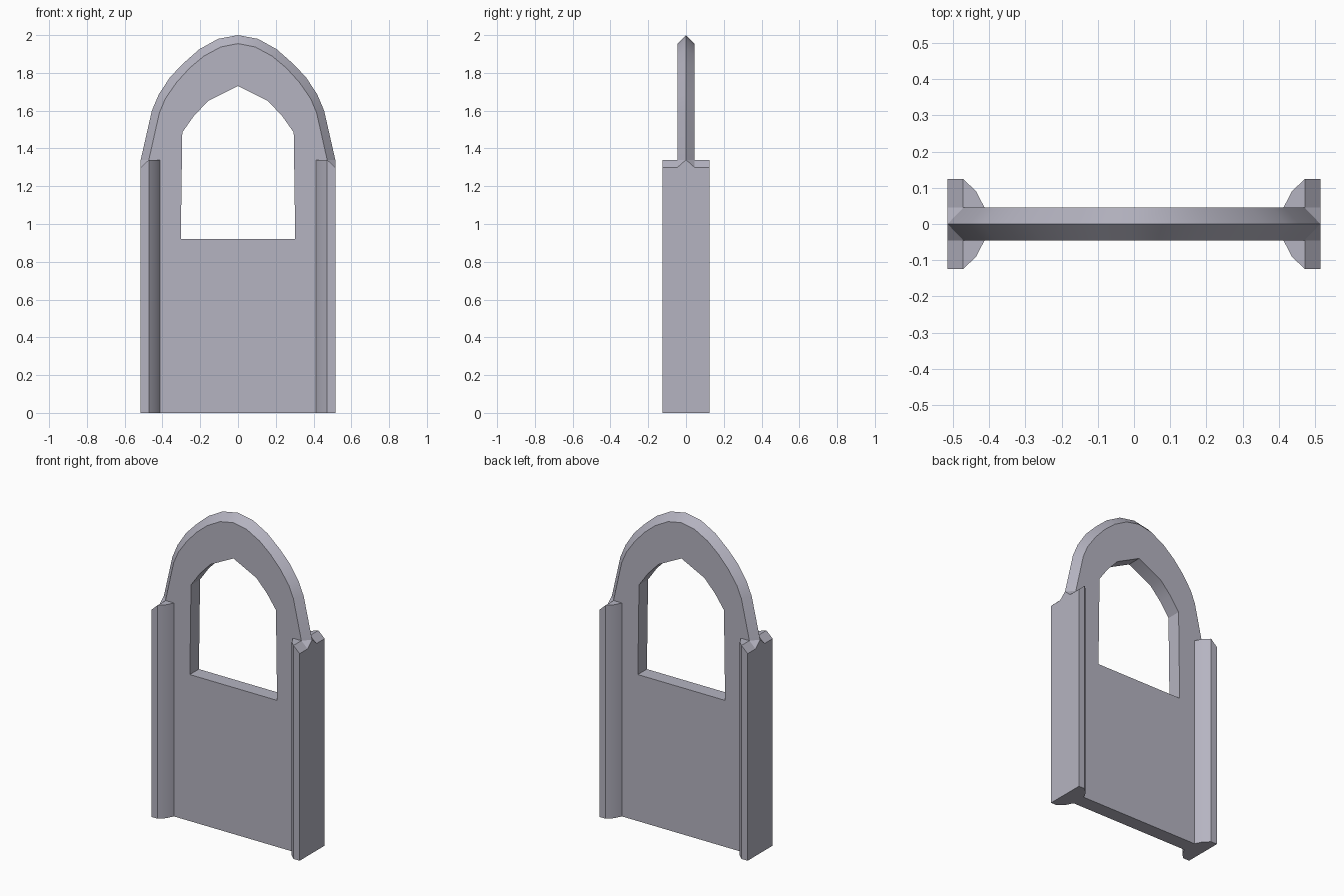
import bpy, bmesh, math

if "Cube" in bpy.data.objects:
    bpy.data.objects.remove(bpy.data.objects["Cube"])

T = 0.045            # half thickness of the panel
D = 0.124            # half depth of the side posts
ZP = 1.34            # post height
W = 0.515            # half width

# Right half outlines, as (x, z)
ridge = [(W, ZP), (.456, 1.60), (.42, 1.685), (.36, 1.777), (.29, 1.85),
         (.205, 1.925), (.106, 1.98), (0, 2.0)]
rim = [(.472, ZP), (.416, 1.59), (.384, 1.665), (.325, 1.75), (.257, 1.825),
       (.182, 1.888), (.092, 1.937), (0, 1.955)]
hole = [(0, 1.73), (.16, 1.65), (.235, 1.57), (.295, 1.485), (.303, .92), (0, .92)]
# Post cross-section, inner side, as (x, y)
flare = [(.472, -D), (.437, -.091), (.413, -T)]
xo, xi = flare[0][0], flare[-1][0]

bm = bmesh.new()


def face(*pts):
    bm.faces.new([bm.verts.new(p) for p in pts])


def strip(a, ya, b, yb):
    """Quads between two (x, z) outlines lying at depths ya and yb."""
    for i in range(len(a) - 1):
        face((a[i][0], ya, a[i][1]), (a[i + 1][0], ya, a[i + 1][1]),
             (b[i + 1][0], yb, b[i + 1][1]), (b[i][0], yb, b[i][1]))


# Panel: front face with half the window, bevelled arch rim, window reveal, underside
face(*[(x, -T, z) for x, z in [(0, 0), (xi, 0), (xi, ZP)] + rim + hole])
strip(rim, -T, ridge, 0)
strip(hole, -T, hole, 0)
face((0, -T, 0), (xi, -T, 0), (xi, 0, 0), (0, 0, 0))

# Post: flared inner side, front strip, outer side, underside
for (x0, y0), (x1, y1) in zip(flare, flare[1:]):
    face((x0, y0, 0), (x1, y1, 0), (x1, y1, ZP), (x0, y0, ZP))
face((xo, -D, 0), (W, -D, 0), (W, -D, 1.30), (xo, -D, ZP))
face((W, -D, 0), (W, 0, 0), (W, 0, ZP), (W, -T, 1.30), (W, -D, 1.30))
face((W, 0, 0), (W, -D, 0), *[(x, y, 0) for x, y in flare], (xi, 0, 0))

# Post top: flat, outer chamfer and the small wedge meeting the arch
face(*[(x, y, ZP) for x, y in flare], (xo, -T, ZP))
face((xo, -D, ZP), (xo, -T, ZP), (W, -T, 1.30), (W, -D, 1.30))
face((xo, -T, ZP), (W, -T, 1.30), (W, 0, ZP))

# Mirror the quarter left-right and front-back, then weld
for axis in (0, 1):
    made = bmesh.ops.duplicate(bm, geom=bm.verts[:] + bm.edges[:] + bm.faces[:])["geom"]
    for v in made:
        if isinstance(v, bmesh.types.BMVert):
            v.co[axis] *= -1
bmesh.ops.remove_doubles(bm, verts=bm.verts[:], dist=1e-4)
bmesh.ops.recalc_face_normals(bm, faces=bm.faces[:])

mesh = bpy.data.meshes.new("arched_panel_with_posts")
bm.to_mesh(mesh)
bm.free()
obj = bpy.data.objects.new("arched_panel_with_posts", mesh)
bpy.context.collection.objects.link(obj)

# Blue-grey stone colour
stone = bpy.data.materials.new("stone")
stone.diffuse_color = (.462, .455, .533, 1)
stone.use_nodes = True
stone.node_tree.nodes["Principled BSDF"].inputs["Base Color"].default_value = stone.diffuse_color
mesh.materials.append(stone)

# Smooth along the arch and the flares, sharp elsewhere
bpy.context.view_layer.objects.active = obj
obj.select_set(True)
bpy.ops.object.shade_smooth_by_angle(angle=math.radians(27))
